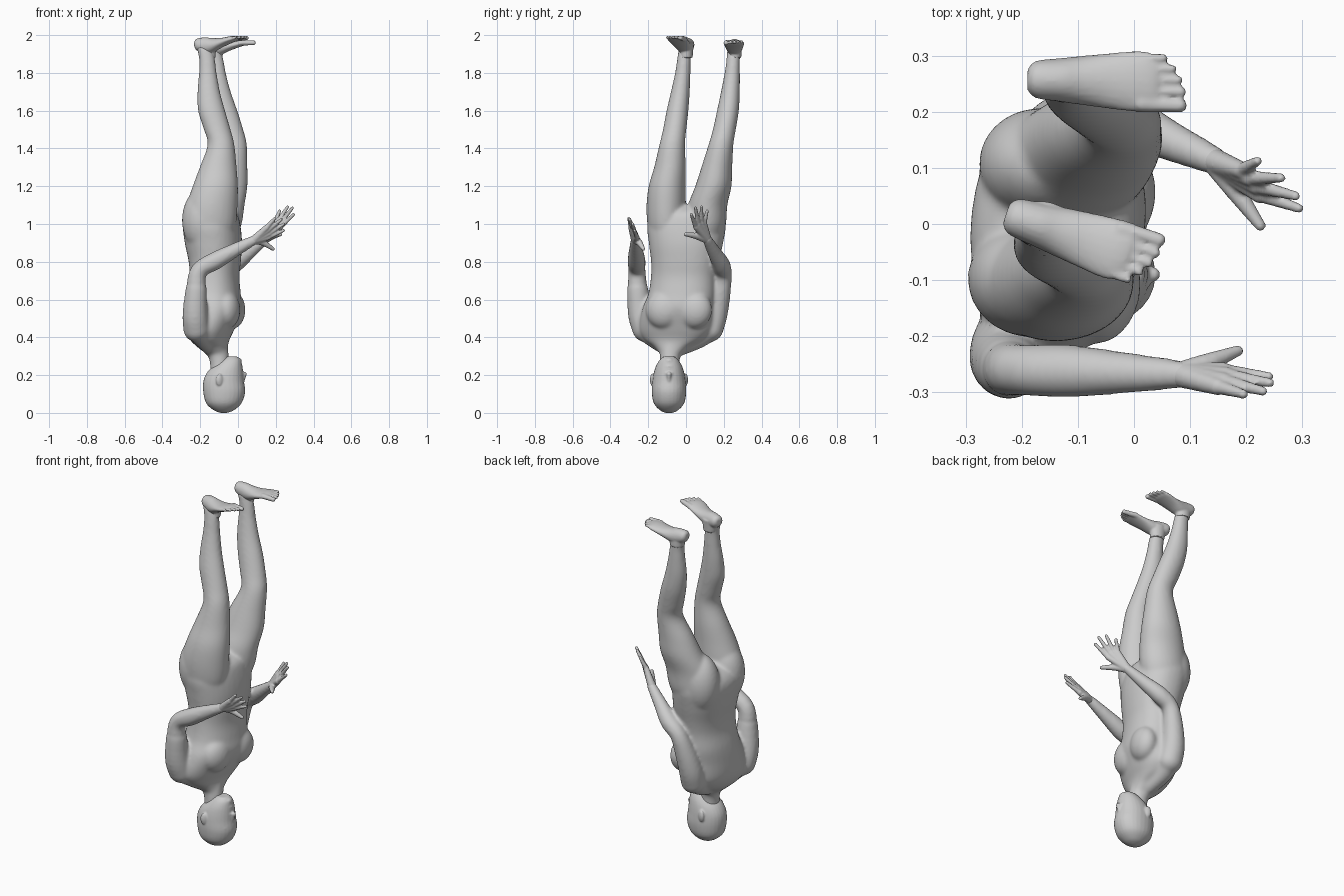
import bpy, bmesh
from math import sin, cos, pi, radians, copysign
from mathutils import Vector, Matrix


def spline(st, k=4):
    """Catmull-Rom resampling of station tuples."""
    out = []
    for i in range(len(st) - 1):
        a, b, c, d = st[max(i - 1, 0)], st[i], st[i + 1], st[min(i + 2, len(st) - 1)]
        for j in range(k):
            t = j / k
            out.append([0.5 * (2 * q + (r - p) * t + (2 * p - 5 * q + 4 * r - s) * t * t
                               + (3 * q - p - 3 * r + s) * t ** 3)
                        for p, q, r, s in zip(a, b, c, d)])
    return out + [list(st[-1])]


def loft(bm, rings):
    loops = [[bm.verts.new(p) for p in r] for r in rings]
    n = len(loops[0])
    faces = [bm.faces.new(loops[0]), bm.faces.new(loops[-1])]
    for a, b in zip(loops, loops[1:]):
        faces += [bm.faces.new((a[i], a[(i + 1) % n], b[(i + 1) % n], b[i])) for i in range(n)]
    bmesh.ops.recalc_face_normals(bm, faces=faces)


def column(bm, stations, power=1.0, n=28):
    """Horizontal elliptical rings: z, x, y, rx, ry, yaw in degrees."""
    rings = []
    for z, x, y, rx, ry, yaw in spline(stations):
        s, c = sin(radians(yaw)), cos(radians(yaw))
        ring = []
        for i in range(n):
            a = 2 * pi * i / n
            u = rx * copysign(abs(cos(a)) ** power, cos(a))
            v = ry * copysign(abs(sin(a)) ** power, sin(a))
            ring.append((x + u * c + v * s, y - u * s + v * c, z))
        rings.append(ring)
    loft(bm, rings)


def ball(bm, loc, size, turn=0):
    m = (Matrix.Translation(loc) @ Matrix.Rotation(radians(turn), 4, 'Z')
         @ Matrix.Diagonal((*size, 1)))
    bmesh.ops.create_uvsphere(bm, u_segments=24, v_segments=16, radius=1, matrix=m)


def tube(bm, stations, n=16):
    """Round tube through x, y, z, r with rounded ends."""
    pts = spline(stations)
    rings = []
    for i, (x, y, z, r) in enumerate(pts):
        d = Vector(pts[min(i + 1, len(pts) - 1)][:3]) - Vector(pts[max(i - 1, 0)][:3])
        q = d.to_track_quat('Z', 'Y')
        rings.append([Vector((x, y, z)) + q @ Vector((r * cos(2 * pi * k / n), r * sin(2 * pi * k / n), 0))
                      for k in range(n)])
    loft(bm, rings)
    for p in (pts[0], pts[-1]):
        ball(bm, p[:3], (p[3],) * 3)


def finish(bm, name, voxel, smooth):
    me = bpy.data.meshes.new(name)
    bm.to_mesh(me)
    bm.free()
    ob = bpy.data.objects.new(name, me)
    bpy.context.collection.objects.link(ob)
    rm = ob.modifiers.new("merge", 'REMESH')
    rm.mode = 'VOXEL'
    rm.voxel_size = voxel
    rm.use_smooth_shade = True
    sm = ob.modifiers.new("soften", 'SMOOTH')
    sm.factor = 0.5
    sm.iterations = smooth
    return ob


# torso, upside down with the chest towards +x
bm = bmesh.new()
column(bm, [(.31, -.11, -.08, .055, .055, 10), (.35, -.135, -.07, .08, .10, 12),
            (.39, -.15, -.06, .10, .165, 13), (.45, -.148, -.05, .125, .20, 13),
            (.55, -.13, -.04, .145, .192, 12), (.63, -.128, -.02, .14, .18, 10),
            (.72, -.125, -.012, .13, .174, 9), (.80, -.123, -.005, .136, .18, 8),
            (.90, -.13, 0, .15, .197, 7), (1.0, -.14, .003, .15, .208, 6),
            (1.06, -.135, .01, .125, .17, 6), (1.10, -.13, .01, .06, .08, 6)], .9, 36)
# flat chest muscles and buttocks
for x, y in ((-.057, -.12), (-.03, .045)):
    ball(bm, (x, y, .545), (.068, .095, .10), -12)
for x, y in ((-.185, -.10), (-.165, .105)):
    ball(bm, (x, y, 1.02), (.112, .102, .17), -6)
# neck and sloping shoulders
tube(bm, [(-.095, -.088, .2, .052), (-.1, -.085, .29, .053), (-.125, -.07, .38, .07)])
tube(bm, [(-.135, -.09, .34, .045), (-.18, -.16, .39, .052), (-.215, -.215, .445, .066)])
tube(bm, [(-.12, -.05, .34, .045), (-.14, .06, .39, .052), (-.14, .13, .445, .064)])
# legs
column(bm, [(.92, -.15, -.1, .12, .09, 0), (1.0, -.145, -.105, .135, .10, 0), (1.1, -.137, -.105, .135, .104, 0),
            (1.2, -.12, -.1, .12, .098, 0), (1.3, -.105, -.085, .098, .084, 0),
            (1.42, -.09, -.073, .071, .068, 0), (1.5, -.11, -.06, .071, .062, 0),
            (1.6, -.14, -.045, .072, .058, 0), (1.7, -.155, -.03, .06, .05, 0),
            (1.8, -.16, -.017, .047, .041, 0), (1.88, -.165, -.01, .042, .036, 0),
            (1.94, -.18, -.002, .042, .035, 0)])
column(bm, [(.92, -.13, .10, .12, .09, 0), (1.0, -.115, .107, .135, .105, 0), (1.1, -.10, .115, .135, .104, 0),
            (1.2, -.07, .145, .12, .096, 0), (1.3, -.05, .163, .10, .082, 0),
            (1.42, -.025, .185, .072, .066, 0), (1.5, -.045, .203, .073, .061, 0),
            (1.6, -.075, .222, .072, .058, 0), (1.7, -.10, .235, .062, .05, 0),
            (1.8, -.112, .245, .048, .041, 0), (1.87, -.118, .25, .041, .036, 0),
            (1.93, -.135, .253, .042, .036, 0)])
# arms
tube(bm, [(-.22, -.215, .445, .07), (-.227, -.24, .52, .068), (-.222, -.255, .64, .058),
          (-.208, -.26, .75, .046), (-.12, -.262, .805, .048), (-.02, -.265, .86, .038),
          (.085, -.268, .915, .026)])
tube(bm, [(-.14, .13, .445, .068), (-.14, .155, .52, .065), (-.12, .18, .63, .056),
          (-.087, .197, .73, .045), (-.02, .187, .785, .047), (.06, .15, .85, .037),
          (.145, .112, .92, .026)])
finish(bm, "body", .008, 14)

# head with face and ears
bm = bmesh.new()
column(bm, [(-.001, -.075, -.09, .012, .012, 0), (.012, -.075, -.09, .05, .045, 0),
            (.05, -.075, -.09, .093, .08, 0), (.11, -.073, -.09, .111, .091, 0),
            (.17, -.076, -.09, .107, .088, 0), (.215, -.068, -.09, .095, .08, 0),
            (.25, -.053, -.09, .075, .068, 0), (.28, -.04, -.09, .055, .05, 0),
            (.298, -.035, -.09, .032, .03, 0)], .95)
tube(bm, [(.022, -.09, .155, .009), (.029, -.09, .185, .011), (.034, -.09, .205, .013)])
for s in (-1, 1):
    ball(bm, (.019, -.09 + s * .014, .208), (.012, .01, .008))
    ball(bm, (.006, -.09 + s * .035, .16), (.012, .016, .009))
    ball(bm, (.009, -.09 + s * .032, .135), (.016, .028, .011))
    ball(bm, (-.098, -.09 + s * .087, .175), (.02, .013, .034), -s * 20)
for z in (.235, .246):
    ball(bm, (.014, -.09, z), (.012, .024, .006))
ball(bm, (.0, -.09, .275), (.02, .026, .018))
finish(bm, "head", .005, 4)

# hands: wrist, knuckles, fingertips from index to little, thumb tip
hands = {
    "hand_right": ((.08, -.268, .912), ((.16, -.262, .93), (.165, -.27, .95), (.16, -.28, .968), (.15, -.29, .98)),
                   ((.24, -.272, .965), (.242, -.283, 1.0), (.23, -.298, 1.025), (.195, -.303, 1.03)),
                   ((.125, -.25, .905), (.185, -.226, .868))),
    "hand_left": ((.14, .114, .915), ((.225, .052, .985), (.22, .067, 1.0), (.208, .082, 1.008), (.192, .096, 1.005)),
                  ((.294, .028, 1.05), (.288, .05, 1.085), (.262, .082, 1.09), (.22, .112, 1.068)),
                  ((.18, .06, .935), (.225, -.003, .945)))}
for name, (wrist, knuckles, tips, thumb) in hands.items():
    bm = bmesh.new()
    for k, t in zip(knuckles, tips):
        tube(bm, [(*wrist, .023), (*k, .0155)], 12)
        tube(bm, [(*k, .0135), (*t, .0085)], 12)
    tube(bm, [(*wrist, .022), (*thumb[0], .018), (*thumb[1], .010)], 12)
    finish(bm, name, .0045, 2)

# feet: soles up, heel point, toe point, side of the big toe
feet = {"foot_right": (Vector((-.228, .018, 1.985)), Vector((.04, -.07, 1.999)), 1),
        "foot_left": (Vector((-.19, .258, 1.982)), Vector((.098, .252, 1.972)), -1)}
for name, (heel, toe, side) in feet.items():
    bm = bmesh.new()
    u = (toe - heel).normalized()
    v = Vector((0, 0, 1)).cross(u).normalized() * side
    w = Vector((0, 0, 1))
    # ankle, tapering into the shin
    column(bm, [(1.88, heel.x + .068, heel.y - .018 if side > 0 else heel.y, .04, .035, 0),
                (1.95, heel.x + .062, heel.y - .012 if side > 0 else heel.y, .052, .035, 0)])
    # distance, sideways shift, half width, sole height, instep height
    prof = [(0, 0, .018, -.016, -.05), (.015, 0, .033, -.003, -.07), (.06, 0, .039, 0, -.088),
            (.10, 0, .044, -.006, -.082), (.15, 0, .05, -.007, -.058), (.20, 0, .055, 0, -.038),
            (.225, .003, .052, 0, -.029), (.236, .006, .042, -.004, -.024)]
    rings = []
    for d, sh, hw, top, bot in spline(prof):
        c = heel + u * d + v * sh + w * (top + bot) / 2
        rings.append([c + v * hw * cos(2 * pi * k / 20) + w * (top - bot) / 2 * sin(2 * pi * k / 20)
                      for k in range(20)])
    loft(bm, rings)
    for off, length, r in ((.041, .286, .0125), (.017, .284, .009), (-.004, .277, .0085),
                           (-.024, .266, .008), (-.043, .25, .008)):
        a = heel + u * .205 + v * off * .95 - w * .016
        b = heel + u * (length - r) + v * off - w * (r + .001)
        tube(bm, [(*a, r * 1.2), (*b, r)], 12)
    finish(bm, name, .005, 2)
